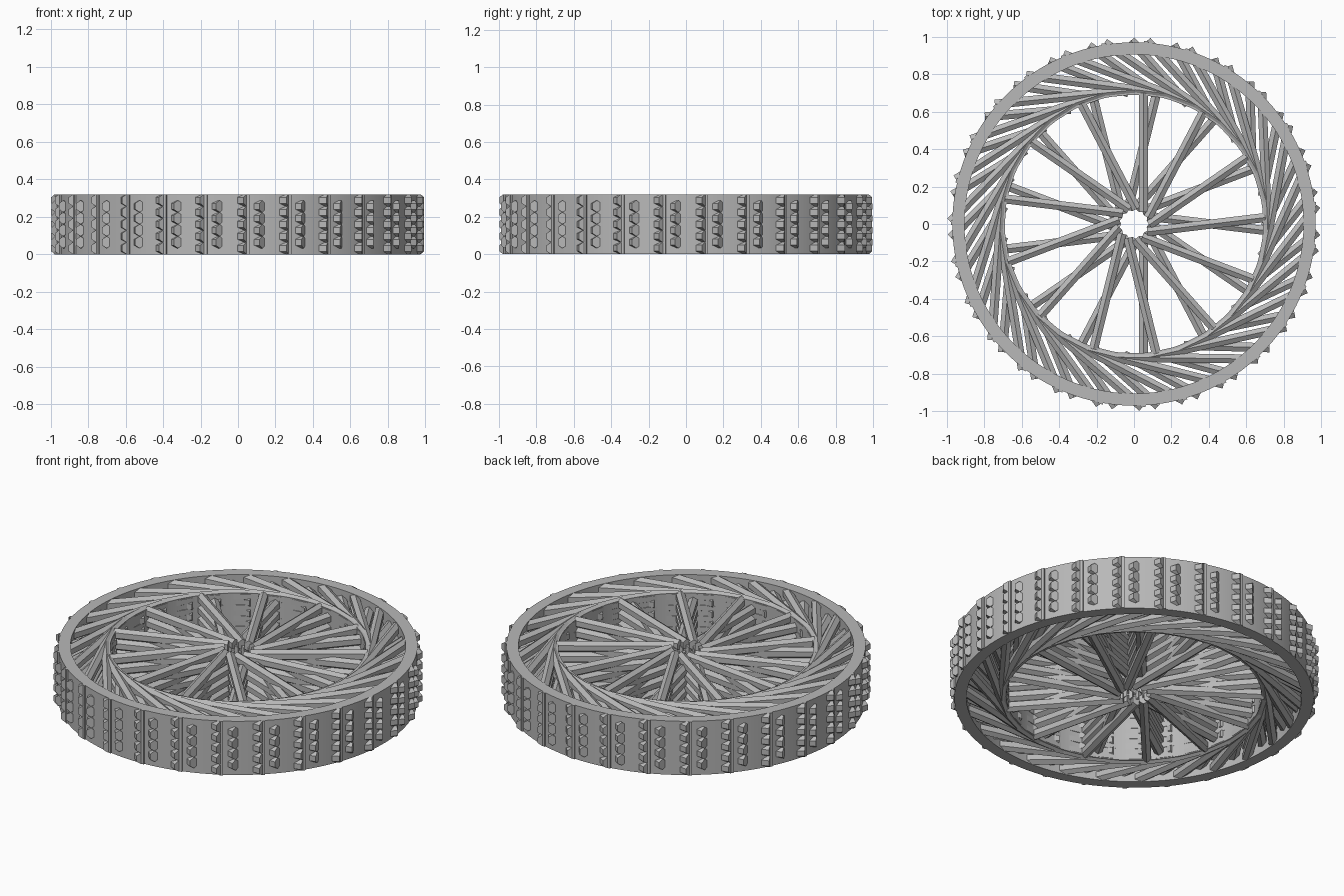
import bpy, bmesh
from math import sin, cos, acos, sqrt, pi, radians, tau
from mathutils import Vector, Matrix

if "Cube" in bpy.data.objects:
    bpy.data.objects.remove(bpy.data.objects["Cube"])

HEIGHT = 0.32
PITCH = HEIGHT / 5
# Full layers touch both faces of the wheel, between layers sit half a step off
FULL = [PITCH * (i + 0.5) for i in range(5)]
BETWEEN = [PITCH * (i + 1) for i in range(4)]
ROD_HEIGHT = PITCH / 2
ROD_WIDTH = 0.028
TREADS = 27
SPOKES = 13
TIP = 0.98

grey = bpy.data.materials.new("plain grey")
grey.use_nodes = True
grey.diffuse_color = (0.48, 0.48, 0.48, 1)
grey.node_tree.nodes["Principled BSDF"].inputs["Base Color"].default_value = grey.diffuse_color


def finish(name, bm, smooth=False):
    bmesh.ops.recalc_face_normals(bm, faces=bm.faces)
    mesh = bpy.data.meshes.new(name)
    bm.to_mesh(mesh)
    bm.free()
    mesh.materials.append(grey)
    obj = bpy.data.objects.new(name, mesh)
    bpy.context.collection.objects.link(obj)
    if smooth:
        bpy.ops.object.select_all(action="DESELECT")
        obj.select_set(True)
        bpy.context.view_layer.objects.active = obj
        bpy.ops.object.shade_smooth_by_angle(angle=radians(30))


def polar(r, a):
    return Vector((r * cos(a), r * sin(a), 0))


def rod_wall(bm, start, end, layers):
    """Stack of six-sided rods, one per layer, from start to end."""
    along = (end - start).normalized()
    side = Vector((-along.y, along.x, 0)) * ROD_WIDTH
    up = Vector((0, 0, ROD_HEIGHT))
    for z in layers:
        a, b = [[bm.verts.new(p + Vector((0, 0, z)) + side * sin(i * tau / 6)
                              + up * cos(i * tau / 6)) for i in range(6)]
                for p in (start, end)]
        bm.faces.new(a)
        bm.faces.new(b)
        for i in range(6):
            j = (i + 1) % 6
            bm.faces.new((a[i], a[j], b[j], b[i]))


def ring(name, inner, outer, low, high):
    """Square-edged hoop made by sweeping a rectangle round z."""
    bm = bmesh.new()
    steps = 108
    loops = []
    for s in range(steps):
        p, q = polar(inner, s * tau / steps), polar(outer, s * tau / steps)
        lo, hi = Vector((0, 0, low)), Vector((0, 0, high))
        loops.append([bm.verts.new(v) for v in (p + lo, q + lo, q + hi, p + hi)])
    for s in range(steps):
        a, b = loops[s], loops[(s + 1) % steps]
        for i in range(4):
            j = (i + 1) % 4
            bm.faces.new((a[i], a[j], b[j], b[i]))
    finish(name, bm, smooth=True)


# Rims
ring("outer_rim", 0.905, 0.97, 0, HEIGHT)
ring("inner_rim", 0.69, 0.71, 0.01, HEIGHT - 0.01)


# Swirling struts between the rims, whose tips poke out as tread teeth
def struts(name, phase, tangent, stop, layers):
    """Rods along lines touching a circle; stop is measured from the touching point."""
    bm = bmesh.new()
    for k in range(TREADS):
        a = phase + k * tau / TREADS
        touch = a - acos(tangent / TIP)
        inner = polar(tangent, touch) + polar(stop, touch + pi / 2)
        rod_wall(bm, inner, polar(TIP, a), layers)
    finish(name, bm)


first = radians(-87.4)
struts("shallow_struts", first, 0.712, -0.08, FULL)
struts("steep_struts", first + radians(5), 0.64, sqrt(0.70 ** 2 - 0.64 ** 2), BETWEEN)

# Narrow full-height tread ribs beside the first teeth
bm = bmesh.new()
for k in range(TREADS):
    a = first + radians(0.4) + k * tau / TREADS
    place = (Matrix.Rotation(a, 4, "Z") @ Matrix.Translation((0.964, 0, HEIGHT / 2))
             @ Matrix.Diagonal((0.028, 0.02, HEIGHT, 1)))
    bmesh.ops.create_cube(bm, size=1, matrix=place)
finish("tread_ribs", bm)

# Crossing spokes, passing either side of the open hub
for name, hand, phase, layers in (("right_hand_spokes", -1, pi / 2, FULL),
                                  ("left_hand_spokes", 1, -pi / 2, BETWEEN)):
    bm = bmesh.new()
    for k in range(SPOKES):
        a = phase + k * tau / SPOKES
        offset = polar(0.05 * hand, a + pi / 2)
        rod_wall(bm, offset + polar(0.065, a), offset + polar(0.70, a), layers)
    finish(name, bm)
